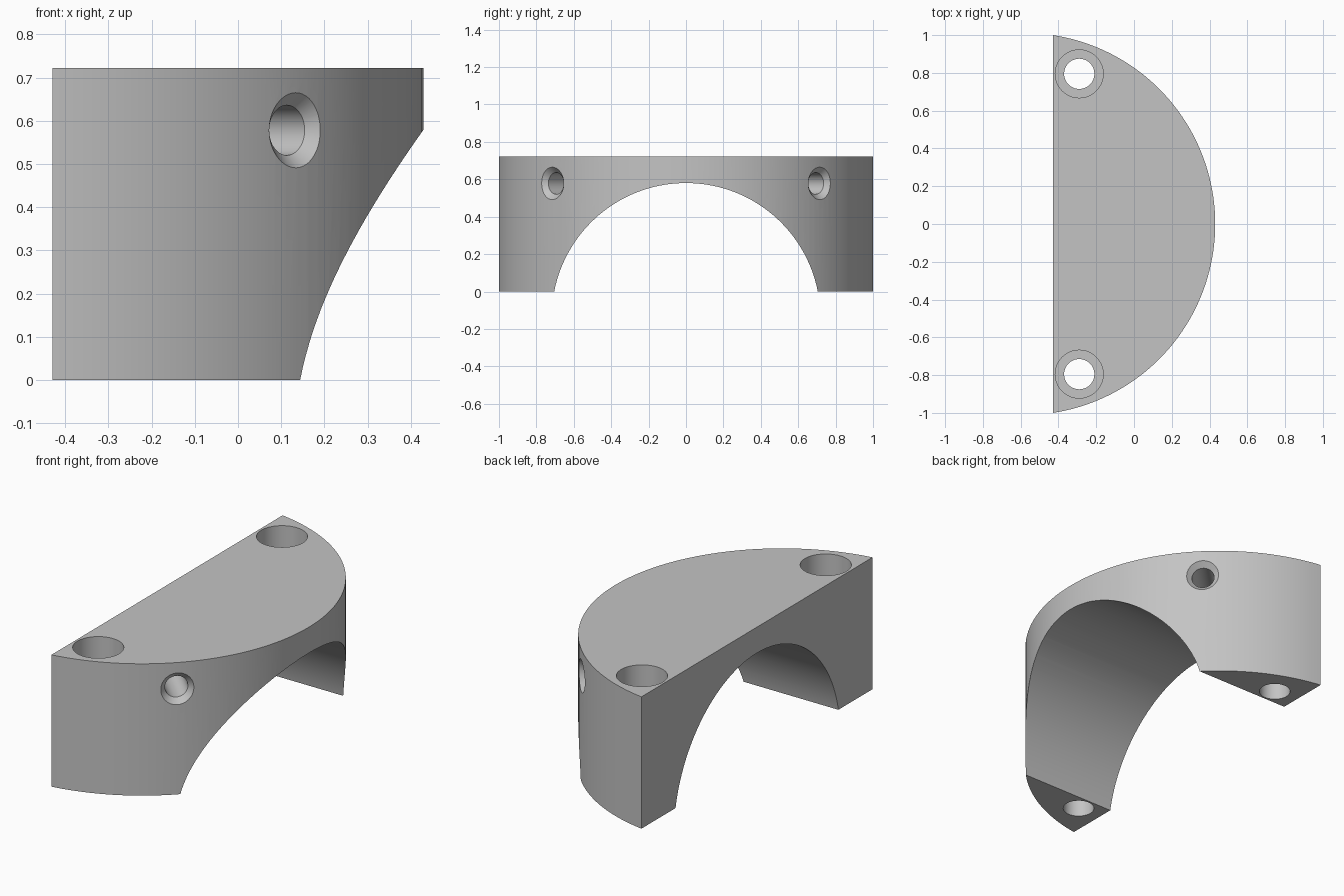
import bpy, bmesh, math
from mathutils import Vector

cube = bpy.data.objects.get("Cube")
if cube:
    bpy.data.objects.remove(cube, do_unlink=True)

HALF_X, HEIGHT = 0.43, 0.722
ARC_R = (1 + (2 * HALF_X) ** 2) / (4 * HALF_X)   # arc through both chord ends
ARC_X = HALF_X - ARC_R
BORE_R, BORE_Z = 0.718, -0.138

grey = bpy.data.materials.new("light grey")
grey.use_nodes = True
colour = (0.55, 0.55, 0.55, 1)
grey.diffuse_color = colour
grey.node_tree.nodes["Principled BSDF"].inputs["Base Color"].default_value = colour


def make_object(name, bm):
    bmesh.ops.recalc_face_normals(bm, faces=bm.faces)
    mesh = bpy.data.meshes.new(name)
    bm.to_mesh(mesh)
    bm.free()
    mesh.materials.append(grey)
    obj = bpy.data.objects.new(name, mesh)
    bpy.context.collection.objects.link(obj)
    return obj


def turned_cutter(name, origin, axis, profile, segments=64):
    """Solid of revolution: profile is (radius, distance along axis)."""
    axis = Vector(axis).normalized()
    side = axis.orthogonal().normalized()
    up = axis.cross(side)
    bm = bmesh.new()
    rings = []
    for radius, dist in profile:
        ring = []
        for i in range(segments):
            a = math.tau * i / segments
            spoke = side * math.cos(a) + up * math.sin(a)
            ring.append(bm.verts.new(Vector(origin) + axis * dist + spoke * radius))
        rings.append(ring)
    for low, high in zip(rings, rings[1:]):
        for i in range(segments):
            j = (i + 1) % segments
            bm.faces.new((low[i], low[j], high[j], high[i]))
    bm.faces.new(rings[0])
    bm.faces.new(rings[-1])
    return make_object(name, bm)


# Body: circular segment extruded upward
bm = bmesh.new()
end = math.asin(1 / ARC_R)
steps = 80
outline = []
for i in range(steps + 1):
    a = -end + 2 * end * i / steps
    outline.append(bm.verts.new((ARC_X + ARC_R * math.cos(a), ARC_R * math.sin(a), 0)))
base = bm.faces.new(outline)
walls = bmesh.ops.extrude_face_region(bm, geom=[base])
top = [v for v in walls["geom"] if isinstance(v, bmesh.types.BMVert)]
bmesh.ops.translate(bm, verts=top, vec=(0, 0, HEIGHT))
body = make_object("saddle_bracket", bm)

# Arched bore running through from the flat face
cutters = [turned_cutter("bore_cutter", (0, 0, BORE_Z), (1, 0, 0),
                         [(BORE_R, -1), (BORE_R, 1)], 160)]

for s in (-1, 1):
    # Vertical counterbored bolt hole
    cutters.append(turned_cutter("bolt_hole_cutter", (-0.29, 0.795 * s, 0), (0, 0, 1),
                                 [(0.08, -0.1), (0.08, 0.42), (0.127, 0.42), (0.127, 1)]))
    # Radial blind hole with a chamfered mouth
    cutters.append(turned_cutter("side_hole_cutter", (ARC_X, 0, 0.578), (1, s, 0),
                                 [(0.058, ARC_R - 0.3), (0.058, ARC_R - 0.029),
                                  (0.087, ARC_R), (0.127, ARC_R + 0.04)]))

bpy.context.view_layer.objects.active = body
for cutter in cutters:
    cut = body.modifiers.new(cutter.name, "BOOLEAN")
    cut.operation = "DIFFERENCE"
    cut.solver = "EXACT"
    cut.object = cutter
    bpy.ops.object.modifier_apply(modifier=cut.name)
    bpy.data.objects.remove(cutter, do_unlink=True)

# One material slot, sharp edges kept
body.data.materials.clear()
body.data.materials.append(grey)
for face in body.data.polygons:
    face.material_index = 0
bpy.ops.object.select_all(action="DESELECT")
body.select_set(True)
bpy.ops.object.shade_smooth_by_angle(angle=math.radians(30))
